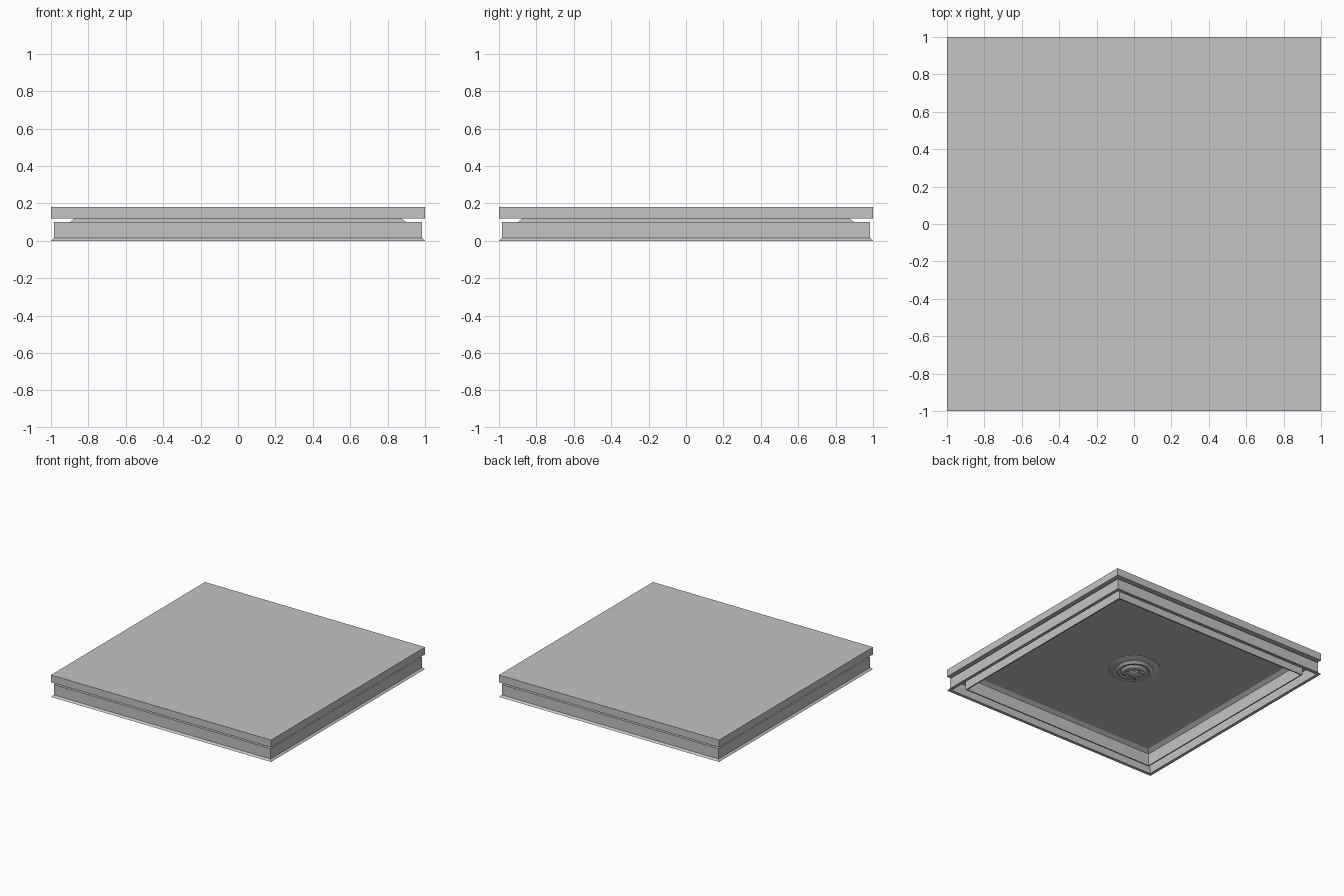
import bpy, bmesh, math

if "Cube" in bpy.data.objects:
    bpy.data.objects.remove(bpy.data.objects["Cube"])

grey = bpy.data.materials.new("plain grey")
grey.diffuse_color = (0.55, 0.55, 0.55, 1)
grey.use_nodes = True
grey.node_tree.nodes["Principled BSDF"].inputs["Base Color"].default_value = grey.diffuse_color


def finish(bm, name, smooth=False):
    bmesh.ops.recalc_face_normals(bm, faces=bm.faces)
    mesh = bpy.data.meshes.new(name)
    bm.to_mesh(mesh)
    bm.free()
    mesh.materials.append(grey)
    ob = bpy.data.objects.new(name, mesh)
    bpy.context.collection.objects.link(ob)
    if smooth:
        bpy.ops.object.select_all(action='DESELECT')
        ob.select_set(True)
        bpy.context.view_layer.objects.active = ob
        bpy.ops.object.shade_smooth_by_angle(angle=math.radians(30))
    return ob


def square_ring(name, profile):
    """Sweep a closed (half width, z) section round a square."""
    bm = bmesh.new()
    corners = [(1, 1), (-1, 1), (-1, -1), (1, -1)]
    rings = [[bm.verts.new((cx * s, cy * s, z)) for s, z in profile]
             for cx, cy in corners]
    n = len(profile)
    for i in range(4):
        a, b = rings[i], rings[(i + 1) % 4]
        for j in range(n):
            k = (j + 1) % n
            bm.faces.new((a[j], a[k], b[k], b[j]))
    return finish(bm, name)


def lathe(name, profile, sides=48):
    """Turn an open (radius, z) profile round the vertical axis."""
    bm = bmesh.new()
    rings = [[bm.verts.new((r * math.cos(2 * math.pi * i / sides),
                            r * math.sin(2 * math.pi * i / sides), z))
              for i in range(sides)] for r, z in profile]
    for a, b in zip(rings, rings[1:]):
        for i in range(sides):
            j = (i + 1) % sides
            bm.faces.new((a[i], a[j], b[j], b[i]))
    bm.faces.new(rings[0])
    bm.faces.new(rings[-1])
    return finish(bm, name, True)


# Solid top slab
bm = bmesh.new()
bmesh.ops.create_cube(bm, size=1)
for v in bm.verts:
    v.co = (v.co.x * 2, v.co.y * 2, 0.15 + v.co.z * 0.06)
finish(bm, "top_slab")

# Folded frame: flared foot, outer skirt, open channel, inner wall, sloped neck
square_ring("channel_frame", [
    (1.0, 0.0), (0.985, 0.015), (0.985, 0.10), (0.90, 0.10), (0.87, 0.12),
    (0.86, 0.12), (0.89, 0.10), (0.89, 0.0), (0.90, 0.0), (0.90, 0.092),
    (0.975, 0.092), (0.975, 0.0)])

# Round fitting in the middle of the underside
lathe("fitting_base", [(0.195, 0.12), (0.195, 0.114), (0.18, 0.108),
                       (0.14, 0.104), (0.13, 0.095), (0.12, 0.09),
                       (0.11, 0.095), (0.10, 0.095), (0.085, 0.082),
                       (0.05, 0.078)])
lathe("fitting_knob", [(0.045, 0.08), (0.045, 0.068), (0.035, 0.062),
                       (0.015, 0.06)], 24)

# Small studs round the fitting
bm = bmesh.new()
for i in range(8):
    a = i * math.pi / 4
    geo = bmesh.ops.create_cone(bm, cap_ends=True, segments=12, radius1=0.011,
                                radius2=0.011, depth=0.014)
    bmesh.ops.translate(bm, verts=geo["verts"],
                        vec=(0.07 * math.cos(a), 0.07 * math.sin(a), 0.079))
finish(bm, "fitting_studs")
